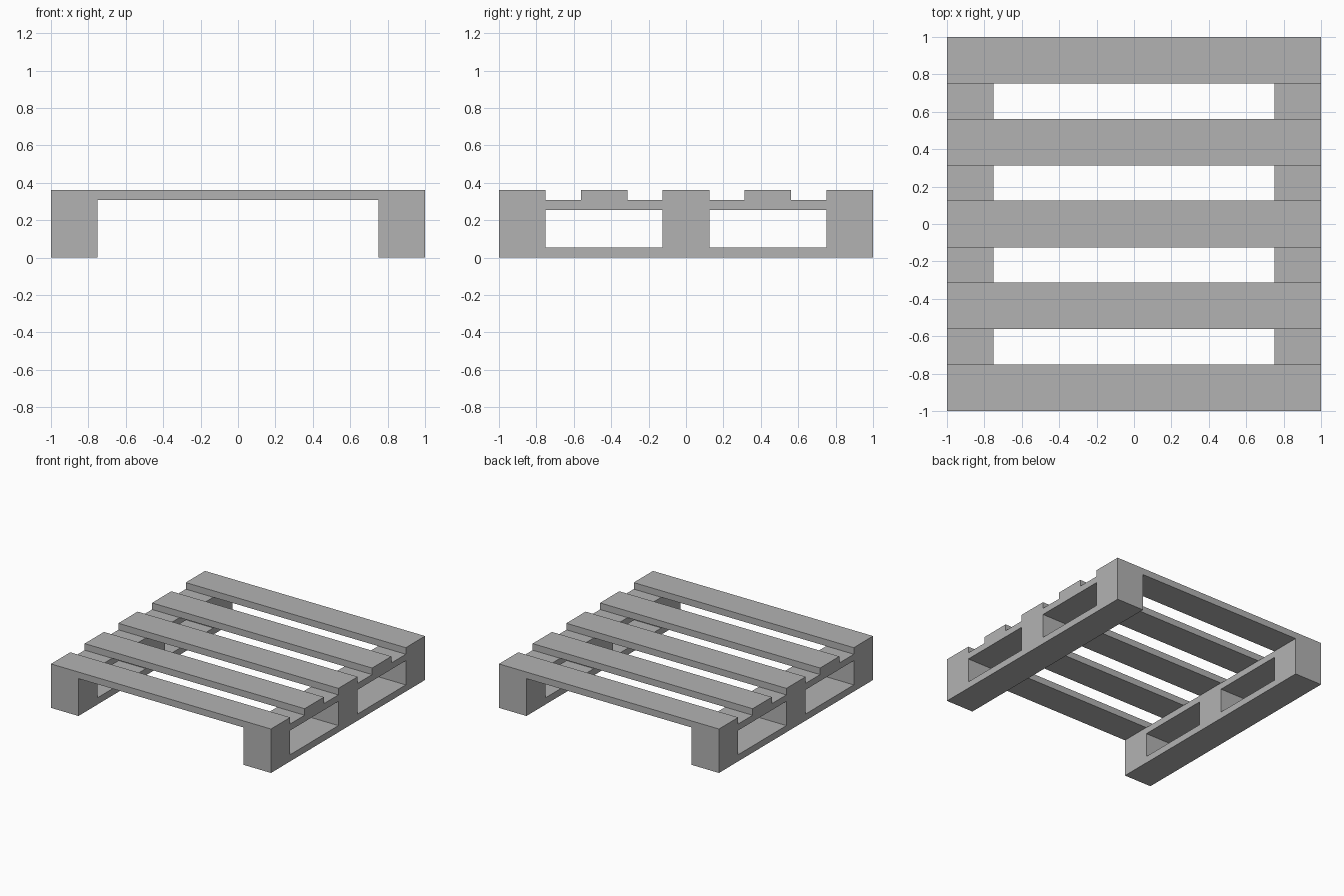
import bpy

if "Cube" in bpy.data.objects:
    bpy.data.objects.remove(bpy.data.objects["Cube"])

W = 0.25                                # board and block width
Z = [0.0, 0.055, 0.254, 0.307, 0.361]   # layer heights

# Dark grey wood
wood = bpy.data.materials.new("dark_grey")
wood.diffuse_color = (0.45, 0.45, 0.45, 1)
wood.use_nodes = True
wood.node_tree.nodes["Principled BSDF"].inputs["Base Color"].default_value = wood.diffuse_color


def box(name, x, y, z0, z1, sx, sy):
    bpy.ops.mesh.primitive_cube_add(size=1, location=(x, y, (z0 + z1) / 2))
    ob = bpy.context.object
    ob.name = name
    ob.scale = (sx, sy, z1 - z0)
    bpy.ops.object.transform_apply(location=False, rotation=False, scale=True)
    ob.data.materials.append(wood)
    return ob


# Deck boards running left to right
for i in range(5):
    box(f"deck_board_{i + 1}", 0, -0.875 + i * 0.4375, Z[3], Z[4], 2, W)

# Side runners: bottom board, three spacer blocks, upper stringer board
for side, x in (("left", -0.875), ("right", 0.875)):
    box(f"{side}_bottom_board", x, 0, Z[0], Z[1], W, 2)
    box(f"{side}_stringer_board", x, 0, Z[2], Z[3], W, 2)
    for place, y in (("front", -0.875), ("middle", 0), ("back", 0.875)):
        box(f"{side}_{place}_block", x, y, Z[1], Z[2], W, W)
